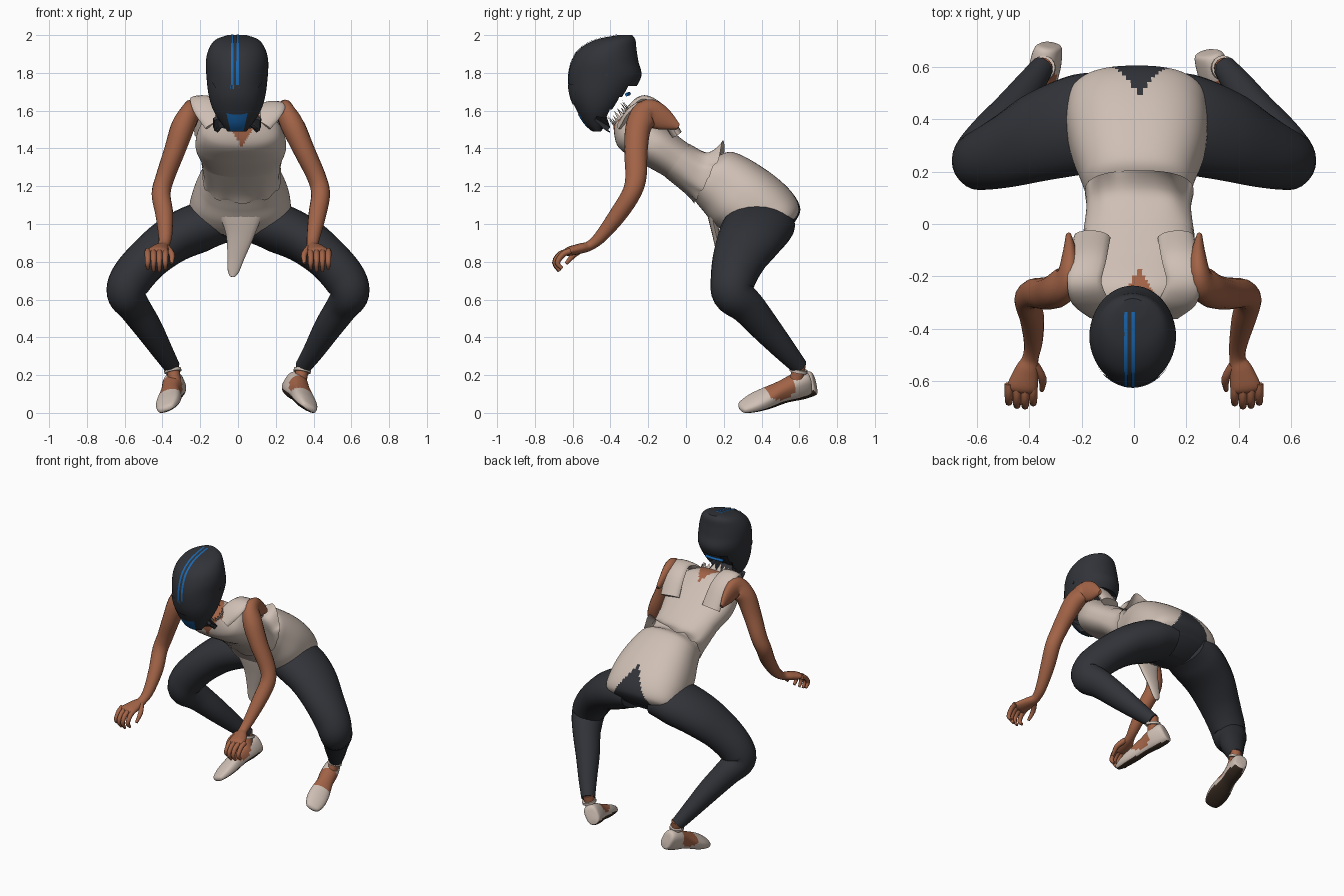
import bpy, bmesh, math, random
from mathutils import Vector, Matrix
from mathutils.bvhtree import BVHTree

if "Cube" in bpy.data.objects:
    bpy.data.objects.remove(bpy.data.objects["Cube"])

random.seed(4)
COLOURS = {"charcoal": (.031, .033, .040), "cream": (.62, .52, .455), "skin": (.36, .125, .062),
           "blue": (.01, .14, .45), "sole_brown": (.045, .027, .018)}
MATS = {}
for key, c in COLOURS.items():
    MATS[key] = bpy.data.materials.new(key)
    MATS[key].diffuse_color = (*c, 1)


def smooth(rows, k=5):
    """Catmull-Rom resampling of rows of numbers."""
    out = []
    for i in range(len(rows) - 1):
        p0, p1, p2 = rows[max(i - 1, 0)], rows[i], rows[i + 1]
        p3 = rows[min(i + 2, len(rows) - 1)]
        for s in range(k):
            t = s / k
            out.append([.5 * (2 * b + (c - a) * t + (2 * a - 5 * b + 4 * c - d) * t * t
                              + (3 * b - a - 3 * c + d) * t ** 3)
                        for a, b, c, d in zip(p0, p1, p2, p3)])
    return out + [list(rows[-1])]


def finish(bm, name, mats, rule=None, angle=50):
    if rule:
        bm.normal_update()
        for f in bm.faces:
            f.material_index = rule(f.calc_center_median(), f.normal)
    me = bpy.data.meshes.new(name)
    bm.to_mesh(me)
    bm.free()
    ob = bpy.data.objects.new(name, me)
    bpy.context.collection.objects.link(ob)
    for m in mats:
        me.materials.append(MATS[m])
    bpy.ops.object.select_all(action='DESELECT')
    ob.select_set(True)
    bpy.context.view_layer.objects.active = ob
    bpy.ops.object.shade_smooth_by_angle(angle=math.radians(angle))
    return ob


def loft_bm(rings, caps=True):
    bm = bmesh.new()
    vs = [[bm.verts.new(p) for p in r] for r in rings]
    n = len(vs[0])
    for a, b in zip(vs, vs[1:]):
        for i in range(n):
            bm.faces.new((a[i], a[(i + 1) % n], b[(i + 1) % n], b[i]))
    if caps:
        bm.faces.new(vs[0][::-1])
        bm.faces.new(vs[-1])
    bmesh.ops.recalc_face_normals(bm, faces=bm.faces)
    return bm


def tube(name, rows, mat, ref=(1, 0, 0), n=16, k=5):
    """Rows are x, y, z, radius along ref, radius across."""
    rows = smooth(rows, k)
    pts = [Vector(r[:3]) for r in rows]
    rings = []
    for i, r in enumerate(rows):
        t = (pts[min(i + 1, len(pts) - 1)] - pts[max(i - 1, 0)]).normalized()
        u = Vector(ref)
        u = (u - t * u.dot(t)).normalized()
        v = t.cross(u)
        rings.append([pts[i] + u * r[3] * math.cos(2 * math.pi * j / n)
                      + v * r[4] * math.sin(2 * math.pi * j / n) for j in range(n)])
    return finish(loft_bm(rings), name, [mat])


def body_rings(rows, n=56, k=6, p=.82):
    """Rows are top y, top z, bottom y, bottom z, half width, centre x."""
    rings = []
    for ty, tz, by, bz, w, cx in smooth(rows, k):
        ring = []
        for j in range(n):
            a = 2 * math.pi * j / n
            c, s = math.cos(a), math.sin(a)
            c, s = math.copysign(abs(c) ** p, c), math.copysign(abs(s) ** p, s)
            ring.append(Vector((cx + w * c, (ty + by) / 2 + (ty - by) / 2 * s,
                                (tz + bz) / 2 + (tz - bz) / 2 * s)))
        rings.append(ring)
    return rings


# Torso: sleeveless top with open neck, seat of the leggings
def torso_rule(c, n):
    x = abs(c.x - .02)
    if c.y > .4 and (1.245 - c.z) > x * 1.5:
        return 1
    if c.y > .24 and c.z < (1.02 if c.y > .4 else .97):
        return 1
    if n.y < 0 and n.z < .35 and c.y < -.28 and x < (c.z - 1.41) * .65:
        return 2
    if n.z > .3 and c.y < -.17 and x < (-c.y - .17) * .6:
        return 2
    return 0


TORSO = [(-.30, 1.61, -.385, 1.52, .12, 0), (-.22, 1.60, -.36, 1.41, .205, .01),
         (-.10, 1.51, -.25, 1.33, .24, .015), (.02, 1.42, -.11, 1.25, .21, .018),
         (.13, 1.355, .01, 1.16, .19, .018), (.25, 1.38, .09, 1.07, .215, .015),
         (.42, 1.29, .15, 1.00, .255, .015), (.55, 1.18, .24, .94, .27, .01),
         (.605, 1.08, .36, .90, .25, .01), (.57, 1.0, .45, .91, .14, .01)]
finish(loft_bm(body_rings(TORSO, 128, 14)), "torso", ["cream", "charcoal", "skin"], torso_rule)

# Loose hem at the waist with one raised ruffle
hem = body_rings([(.02, 1.423, -.11, 1.248, .213, .018), (.12, 1.37, .0, 1.16, .2, .018),
                  (.205, 1.385, .045, 1.115, .208, .02)], n=72, k=5)
for i, ring in enumerate(hem):
    for j, v in enumerate(ring):
        f = (i / (len(hem) - 1)) ** 2
        if v.z > 1.25:
            v.z += f * (.008 + .012 * math.sin(j * .8) + .07 * math.exp(-((v.x - .13) / .055) ** 2))
        else:
            v.z += f * .008 * math.sin(j * .9)
finish(loft_bm(hem, False), "waist_hem", ["cream"])

# Ragged collar teeth
base = body_rings([TORSO[0], TORSO[1]], n=44, k=1)[0]
bm = bmesh.new()
for j in range(0, 44, 2):
    a, b = base[j], base[(j + 2) % 44]
    tip = (a + b) / 2 + Vector((0, -.6, .8)) * random.uniform(.03, .07)
    bm.faces.new([bm.verts.new(p) for p in (a, b, tip)])
finish(bm, "ragged_collar", ["cream"])

# Front shirt tail
tube("shirt_tail", [(.01, .11, 1.17, .16, .02), (.015, .135, 1.05, .115, .022), (.01, .16, .94, .075, .02),
                    (-.01, .18, .83, .047, .016), (-.025, .19, .75, .03, .012), (-.03, .19, .72, .012, .008)], "cream")

# Helmet: stacked oval sections, front y, back y, half width, z
HELMET = [(-.49, -.45, .05, 1.49), (-.535, -.42, .08, 1.53), (-.578, -.36, .125, 1.60),
          (-.612, -.295, .15, 1.68), (-.622, -.237, .162, 1.78), (-.605, -.252, .165, 1.86),
          (-.565, -.262, .15, 1.925), (-.48, -.268, .115, 1.975), (-.36, -.285, .05, 2.0)]
rings = []
for f, b, w, z in smooth(HELMET, 5):
    rings.append([(w * math.cos(a) - .005, (f + b) / 2 + (b - f) / 2 * math.sin(a), z)
                  for a in [2 * math.pi * j / 48 for j in range(48)]])
bm = loft_bm(rings)
bm.normal_update()
bvh = BVHTree.FromBMesh(bm)
down_back = Vector((0, .79, -.61))
neck = [f for f in bm.faces if f.normal.dot(down_back) > .72 and 1.52 < f.calc_center_median().z < 1.75]
bmesh.ops.inset_region(bm, faces=neck, thickness=.012)
bmesh.ops.inset_region(bm, faces=neck, thickness=.012, depth=-.07)
finish(bm, "helmet", ["charcoal"], angle=40)


def helmet_plate(name, x0, x1, t0, t1, mat, nx, nt, lift=.004, taper=1):
    """Thin plate hugging the helmet between two x values and two pitch angles."""
    bm = bmesh.new()
    grid = []
    for i in range(nt + 1):
        t = math.radians(t0 + (t1 - t0) * i / nt)
        k = taper + (1 - taper) * i / nt
        row = []
        for j in range(nx + 1):
            x = (x0 + x1) / 2 + (x1 - x0) * (j / nx - .5) * k
            hit, nor, _, _ = bvh.ray_cast(Vector((x, -.43, 1.77)), Vector((0, -math.cos(t), math.sin(t))))
            row.append(bm.verts.new(hit + nor * lift))
        grid.append(row)
    for i in range(nt):
        for j in range(nx):
            bm.faces.new((grid[i][j], grid[i][j + 1], grid[i + 1][j + 1], grid[i + 1][j]))
    finish(bm, name, [mat])


helmet_plate("stripe_right", -.037, -.024, -14, 112, "blue", 1, 40)
helmet_plate("stripe_left", -.009, .004, -14, 112, "blue", 1, 40)
helmet_plate("stripe_foot_right", -.041, -.022, -16, -10, "blue", 1, 3, .005)
helmet_plate("stripe_foot_left", -.011, .01, -16, -10, "blue", 1, 3, .005)
helmet_plate("chin_plate", -.06, .05, -77, -54, "blue", 8, 6, .004, .6)
helmet_plate("visor", -.135, .125, -40, -10, "charcoal", 16, 10, .005, .5)
# Padding edge in the neck opening
tube("neck_padding", [(-.07, -.315, 1.685, .008, .01), (0, -.30, 1.69, .008, .01),
                      (.06, -.315, 1.685, .008, .01)], "blue", (0, 1, 0), 8)

for s, side in ((1, "left"), (-1, "right")):
    # Visor pivot
    tube(side + "_visor_pivot", [(s * .145, -.42, 1.79, .01, .01), (s * .16, -.42, 1.79, .01, .01)],
         "charcoal", (0, 1, 0), 12, 1)

    # Leggings
    ankle = .345 if s > 0 else .35
    tube(side + "_leg", [(s * x, y, z, a, b) for x, y, z, a, b in [
        (.07, .41, 1.0, .17, .10), (.19, .385, .985, .19, .13), (.34, .34, .92, .175, .125),
        (.47, .285, .82, .145, .115), (.565, .25, .71, .12, .112), (.592, .25, .63, .11, .102),
        (.55, .325, .56, .095, .086), (.475, .42, .45, .08, .074), (.405, .52, .335, .062, .057),
        (ankle, .60, .245, .045, .043)]], "charcoal", (0, 1, 0), 24)

    # Ankle skin and cloth cuff
    tube(side + "_ankle", [(s * ankle, .60, .27, .036, .036), (s * (ankle - .01), .59, .2, .036, .034),
                           (s * (ankle - .025), .57, .12, .045, .035)], "skin", (0, 1, 0))
    tube(side + "_ankle_cuff", [(s * (ankle - .003), .597, .232, .048, .046),
                                (s * (ankle - .006), .594, .216, .048, .046)], "cream", (0, 1, 0), 16, 1)

    # Slip-on shoe: y, half width, bottom, top
    rings = []
    for y, w, lo, hi in smooth([(.2, .02, .02, .08), (.188, .045, .005, .135), (.12, .055, 0, .14),
                                (.03, .052, .005, .115), (-.06, .065, 0, .09), (-.13, .064, 0, .07),
                                (-.19, .045, .005, .045), (-.205, .015, .015, .03)], 7):
        rings.append([(w * math.cos(a), y, (lo + hi) / 2 + (hi - lo) / 2 * math.copysign(abs(math.sin(a)) ** .7, math.sin(a)))
                      for a in [2 * math.pi * j / 32 for j in range(32)]])
    shoe = finish(loft_bm(rings), side + "_shoe", ["cream", "sole_brown", "skin"],
                  lambda c, n: 1 if n.z < -.6 else 2 if -.05 < c.y < .1 and c.z > .04 + abs(c.y - .03) * .4 else 0)
    yaw, roll, loc = (.32, .5, (.305, .475, .08)) if s > 0 else (-.2, -.35, (-.335, .505, .08))
    shoe.data.transform(Matrix.Translation(loc) @ Matrix.Rotation(yaw, 4, 'Z')
                        @ Matrix.Rotation(.24, 4, 'X') @ Matrix.Rotation(roll, 4, 'Y'))
    shoe.data.transform(Matrix.Translation((0, 0, -min(v.co.z for v in shoe.data.vertices))))

    # Arm, with the right elbow held closer in
    d = 0 if s > 0 else .03
    tube(side + "_arm", [(s * x, y, z, a, b) for x, y, z, a, b in [
        (.25, -.04, 1.515, .01, .015), (.245, -.12, 1.555, .03, .06), (.25, -.20, 1.585, .048, .075),
        (.29, -.25, 1.52, .062, .068), (.35 - d / 2, -.265, 1.39, .056, .062),
        (.415 - d, -.265, 1.25, .05, .056), (.437 - d, -.29, 1.16, .05, .05),
        (.42 - d, -.36, 1.05, .047, .046), (.40 - d / 2, -.45, .935, .036, .034),
        (.395, -.51, .885, .031, .026), (.41, -.56, .87, .045, .027), (.425, -.62, .855, .058, .024),
        (.43, -.64, .845, .05, .014)]], "skin")

    # Curled fingers and thumb
    for i in range(4):
        x = s * (.385 + .031 * i)
        e = .012 * abs(i - 1.4)
        tube(f"{side}_finger_{i + 1}", [(x, -.61, .858, .016, .016), (x, -.67 + e, .84, .016, .016),
                                        (x, -.70 + e, .795, .014, .014), (x, -.675 + e, .745 + e, .009, .009)],
             "skin", n=8, k=3)
    tube(side + "_thumb", [(s * .38, -.54, .875, .02, .018), (s * .35, -.59, .84, .016, .016),
                           (s * .352, -.635, .79, .009, .009)], "skin", n=8, k=3)

    # Shoulder of the top, the left one sitting lower
    h = .03 if s > 0 else 0
    tube(side + "_shoulder_strap", [(s * .12, -.34, 1.53, .06, .02), (s * .17, -.29, 1.615 - h / 2, .07, .02),
                                    (s * .19, -.22, 1.662 - h, .065, .02), (s * .175, -.13, 1.605 - h / 2, .07, .025),
                                    (s * .16, -.05, 1.475, .07, .03)], "cream")

for m in bpy.data.materials:
    if m.users and not m.is_grease_pencil:
        m.use_nodes = True
        m.node_tree.nodes["Principled BSDF"].inputs["Base Color"].default_value = m.diffuse_color
